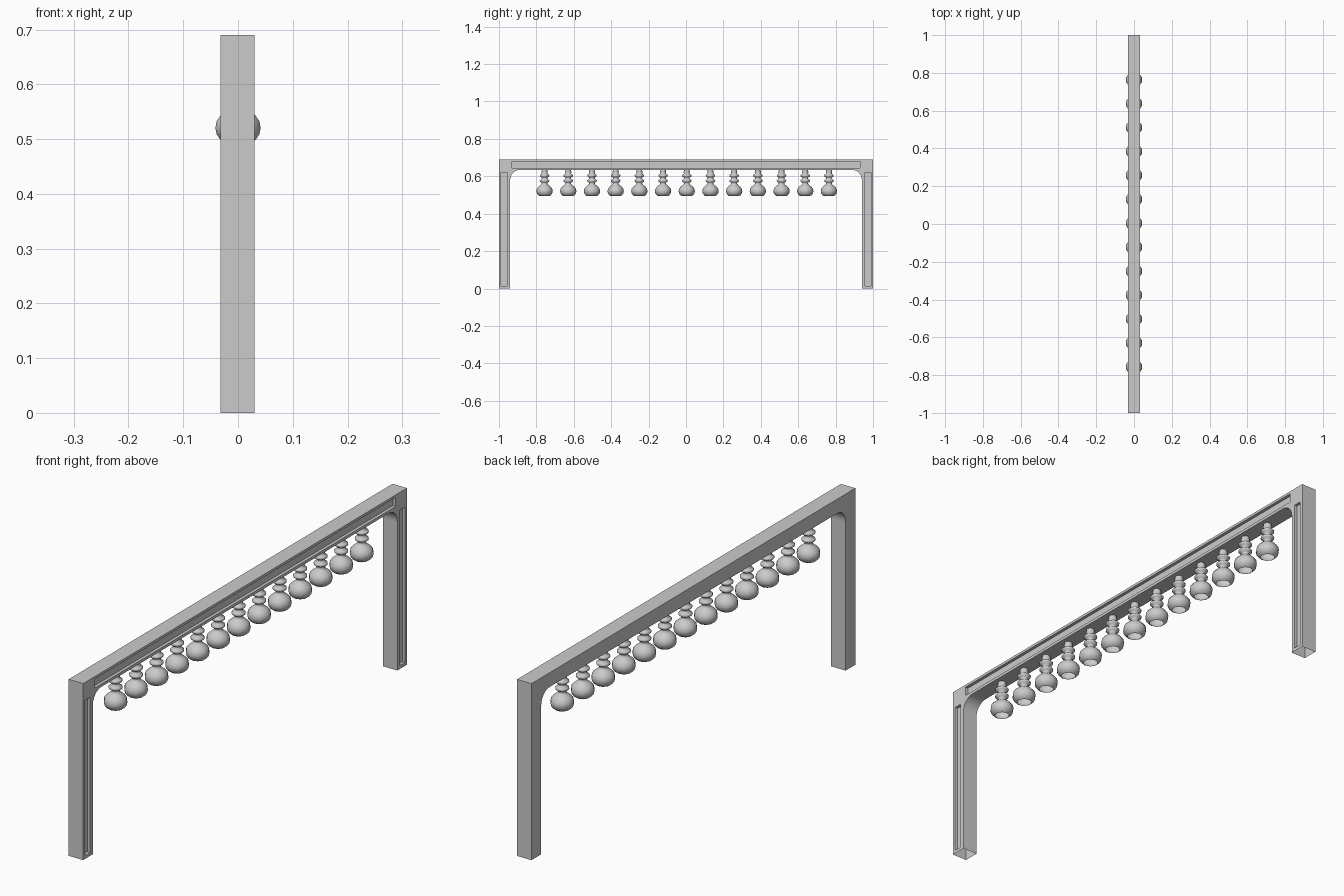
import bpy, bmesh, math

if "Cube" in bpy.data.objects:
    bpy.data.objects.remove(bpy.data.objects["Cube"])

X0, X1 = -0.032, 0.0305      # frame thickness
H, IN, UNDER, R = 0.69, 0.94, 0.634, 0.052


def make_object(name, bm):
    mesh = bpy.data.meshes.new(name)
    bm.to_mesh(mesh)
    bm.free()
    ob = bpy.data.objects.new(name, mesh)
    bpy.context.collection.objects.link(ob)
    return ob


# Arch frame: outline with rounded inner corners, extruded along x
half = [(IN, 0)]
for i in range(9):
    a = math.pi / 2 * i / 8
    half.append((IN - R + R * math.cos(a), UNDER - R + R * math.sin(a)))
outline = [(1, H), (1, 0)] + half + [(-y, z) for y, z in reversed(half)] + [(-1, 0), (-1, H)]
bm = bmesh.new()
face = bm.faces.new([bm.verts.new((X0, y, z)) for y, z in outline])
ext = bmesh.ops.extrude_face_region(bm, geom=[face])
bmesh.ops.translate(bm, vec=(X1 - X0, 0, 0),
                    verts=[v for v in ext["geom"] if isinstance(v, bmesh.types.BMVert)])
bmesh.ops.recalc_face_normals(bm, faces=bm.faces)
frame = make_object("arch_frame", bm)

# Recessed panels on the right side: beam and both legs
DEPTH = 0.012
panels = [(-0.93, 0.93, 0.645, 0.68), (-0.988, -0.956, 0.013, 0.62), (0.956, 0.988, 0.013, 0.62)]
bm = bmesh.new()
for y0, y1, z0, z1 in panels:
    cube = bmesh.ops.create_cube(bm, size=1)["verts"]
    bmesh.ops.scale(bm, vec=(2 * DEPTH, y1 - y0, z1 - z0), verts=cube)
    bmesh.ops.translate(bm, vec=(X1, (y0 + y1) / 2, (z0 + z1) / 2), verts=cube)
cutter = make_object("panel_cutter", bm)
cutter.hide_render = True
mod = frame.modifiers.new("panels", "BOOLEAN")
mod.object = cutter
mod.operation = "DIFFERENCE"
mod.solver = "EXACT"
bpy.context.view_layer.objects.active = frame
frame.select_set(True)
bpy.ops.object.modifier_apply(modifier=mod.name)
bpy.data.objects.remove(cutter)

# Open leg bottoms
bm = bmesh.new()
bm.from_mesh(frame.data)
bottom = [f for f in bm.faces if all(v.co.z < 1e-4 for v in f.verts)]
bmesh.ops.delete(bm, geom=bottom, context="FACES")
bm.to_mesh(frame.data)
bm.free()

# Hanging turned ornament: ten-sided lathe, open at the bottom
SIDES = 10
profile = [(0.026, 0.494), (0.034, 0.499), (0.041, 0.509), (0.0436, 0.520), (0.041, 0.533),
           (0.033, 0.544), (0.022, 0.553), (0.015, 0.559), (0.016, 0.566), (0.024, 0.571),
           (0.026, 0.576), (0.023, 0.581), (0.015, 0.587), (0.015, 0.593), (0.023, 0.598),
           (0.026, 0.604), (0.022, 0.609), (0.015, 0.613), (0.017, 0.622), (0.014, 0.635)]
bm = bmesh.new()
rings = []
for r, z in profile:
    rings.append([bm.verts.new((r * math.sin(2 * math.pi * i / SIDES),
                                r * math.cos(2 * math.pi * i / SIDES), z)) for i in range(SIDES)])
for a, b in zip(rings, rings[1:]):
    for i in range(SIDES):
        j = (i + 1) % SIDES
        f = bm.faces.new((a[j], a[i], b[i], b[j]))
        f.smooth = True
ornament = make_object("hanging_ornament", bm)

# Row of thirteen ornaments under the beam
COUNT, STEP = 13, 0.1267
for i in range(COUNT):
    ob = ornament if i == 0 else ornament.copy()
    if i:
        bpy.context.collection.objects.link(ob)
        ob.name = f"hanging_ornament_{i + 1}"
    ob.location.y = 0.004 + (i - (COUNT - 1) / 2) * STEP
